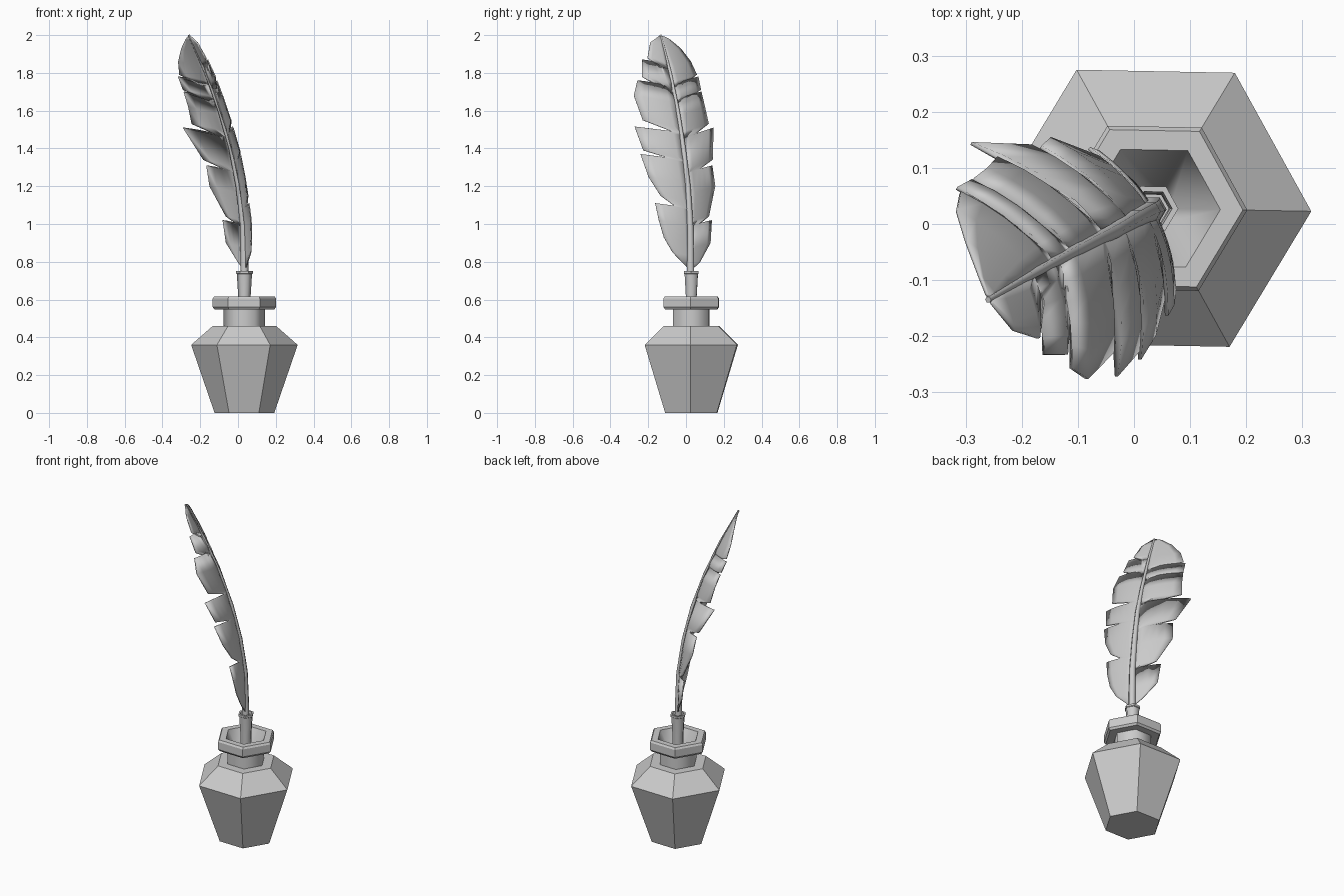
import bpy, bmesh, math
from mathutils import Vector

cube = bpy.data.objects.get("Cube")
if cube:
    bpy.data.objects.remove(cube)

grey = bpy.data.materials.new("plain_grey")
grey.use_nodes = True
colour = (0.6, 0.6, 0.6, 1)
grey.diffuse_color = colour
grey.node_tree.nodes["Principled BSDF"].inputs["Base Color"].default_value = colour

CENTRE = Vector((0.034, 0.028, 0))
TWIST = math.radians(-1.1)


def finish(name, bm, smooth):
    bmesh.ops.remove_doubles(bm, verts=bm.verts, dist=0.0001)
    bmesh.ops.recalc_face_normals(bm, faces=bm.faces)
    for f in bm.faces:
        f.smooth = smooth
    mesh = bpy.data.meshes.new(name)
    bm.to_mesh(mesh)
    bm.free()
    mesh.materials.append(grey)
    obj = bpy.data.objects.new(name, mesh)
    bpy.context.collection.objects.link(obj)
    return obj


def hex_lathe(name, profile, smooth=False, cap_bottom=False, flip=False):
    """Six-sided rings from (radius, height) pairs, joined by quads."""
    bm = bmesh.new()
    rings = []
    for r, z in profile:
        angles = [TWIST + i * math.tau / 6 for i in range(6)]
        rings.append([bm.verts.new(CENTRE + Vector((r * math.cos(a), r * math.sin(a), z)))
                      for a in angles])
    for low, high in zip(rings, rings[1:]):
        for i in range(6):
            j = (i + 1) % 6
            bm.faces.new((low[i], low[j], high[j], high[i]))
    if cap_bottom:
        bm.faces.new(rings[0])
    obj = finish(name, bm, smooth)
    if flip:
        obj.data.flip_normals()
    return obj


# Ink bottle
hex_lathe("bottle_body", [(0.158, 0), (0.282, 0.36), (0.168, 0.46), (0.108, 0.46)], cap_bottom=True)
hex_lathe("bottle_neck", [(0.11, 0.46), (0.11, 0.55)], smooth=True)
hex_lathe("bottle_collar", [(0.11, 0.548), (0.158, 0.548), (0.168, 0.56), (0.168, 0.605),
                            (0.16, 0.616), (0.12, 0.616)])
hex_lathe("bottle_inside", [(0.03, 0.4), (0.12, 0.616)], smooth=True, flip=True)

# Ferrule holding the quill
hex_lathe("ferrule", [(0.028, 0.4), (0.033, 0.62), (0.041, 0.745)], smooth=True)
hex_lathe("ferrule_rim", [(0.041, 0.735), (0.045, 0.738), (0.045, 0.75), (0.034, 0.75), (0.03, 0.7)])

# Centre line of the feather, as (x, y, z)
SPINE = [Vector(p) for p in ((0.034, 0.026, 0.6), (0.034, 0.024, 0.8), (0.029, 0.022, 1.0),
                             (0.004, 0.01, 1.2), (-0.036, -0.013, 1.4), (-0.096, -0.043, 1.6),
                             (-0.17, -0.083, 1.8), (-0.26, -0.135, 2.0))]
BEND = Vector((-0.87, -0.49, 0))
SIDE = Vector((0.49, -0.87, 0))


def spine_at(z):
    k = min(max(int((z - 0.6) / 0.2), 0), len(SPINE) - 2)
    return SPINE[k].lerp(SPINE[k + 1], (z - SPINE[k].z) / 0.2)


curve = bpy.data.curves.new("quill_shaft", "CURVE")
curve.dimensions = "3D"
curve.bevel_depth = 1
curve.bevel_resolution = 1
curve.use_fill_caps = True
path = curve.splines.new("POLY")
path.points.add(len(SPINE) - 1)
for i, (point, co) in enumerate(zip(path.points, SPINE)):
    point.co = (*co, 1)
    point.radius = 0.024 - 0.0026 * i
path.use_smooth = True
curve.materials.append(grey)
bpy.context.collection.objects.link(bpy.data.objects.new("quill_shaft", curve))

CURL, RISE, COLUMNS = 1.6, 0.2, 5


def vane(name, sign, outline):
    """Curled half of the feather; outline is (height, reach), dipping at each split."""
    bm = bmesh.new()
    rows = []
    for z, reach in outline:
        row = []
        for c in range(COLUMNS + 1):
            t = c / COLUMNS
            w = reach * t
            height = max(z - RISE * reach * (1 - t), 0.76)
            anchor = spine_at(height)
            row.append(bm.verts.new(anchor + SIDE * sign * w + BEND * CURL * w * w))
        rows.append(row)
    for a, b in zip(rows, rows[1:]):
        for i in range(COLUMNS):
            bm.faces.new((a[i], a[i + 1], b[i + 1], b[i]))
    obj = finish(name, bm, True)
    thick = obj.modifiers.new("thickness", "SOLIDIFY")
    thick.thickness = 0.006
    thick.offset = 0


vane("front_vane", 1, [(0.76, 0.01), (0.85, 0.1), (0.93, 0.143), (1.02, 0.165), (1.11, 0.177),
                       (1.095, 0.08), (1.15, 0.15), (1.25, 0.198), (1.37, 0.222),
                       (1.35, 0.09), (1.39, 0.208), (1.515, 0.23),
                       (1.49, 0.05), (1.55, 0.19), (1.68, 0.21), (1.76, 0.18),
                       (1.72, 0.07), (1.78, 0.155), (1.87, 0.135),
                       (1.83, 0.05), (1.88, 0.105), (1.96, 0.07), (1.995, 0.01)])
vane("back_vane", -1, [(0.76, 0.01), (0.8, 0.06), (0.9, 0.138), (1.02, 0.152),
                       (1.0, 0.06), (1.04, 0.13), (1.2, 0.2), (1.31, 0.195),
                       (1.29, 0.09), (1.34, 0.205), (1.51, 0.26),
                       (1.47, 0.08), (1.53, 0.215), (1.62, 0.205), (1.7, 0.2),
                       (1.65, 0.05), (1.71, 0.2), (1.78, 0.2),
                       (1.74, 0.08), (1.79, 0.19), (1.86, 0.165), (1.93, 0.11),
                       (1.98, 0.045), (1.995, 0.01)])
